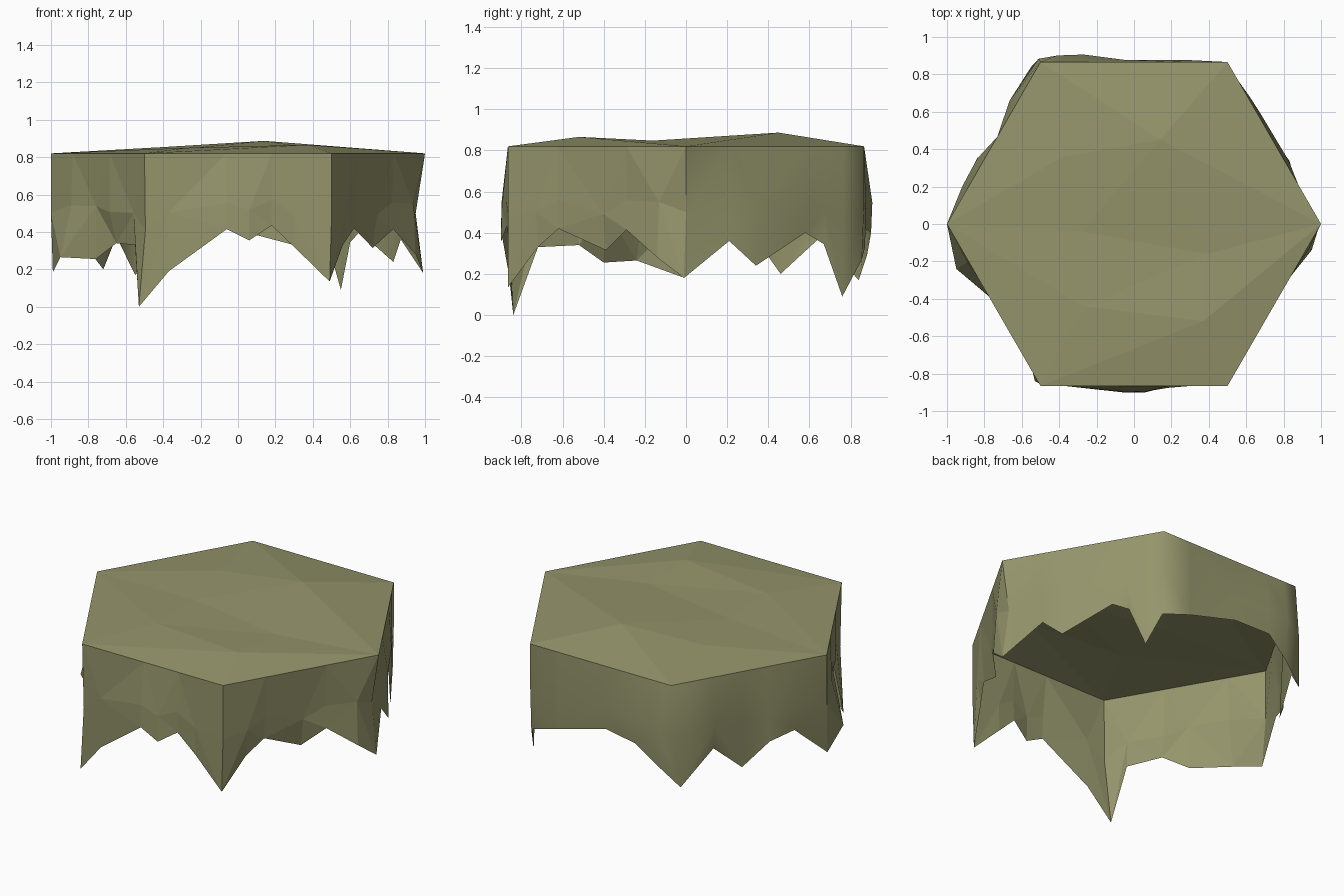
import bpy
from math import cos, sin, pi
from mathutils import Vector

if "Cube" in bpy.data.objects:
    bpy.data.objects.remove(bpy.data.objects["Cube"])

RIM_Z = 0.82
mat = bpy.data.materials.new("olive")
mat.diffuse_color = (0.30, 0.30, 0.15, 1)
mat.use_nodes = True
mat.node_tree.nodes["Principled BSDF"].inputs["Base Color"].default_value = mat.diffuse_color


def make(name, verts, faces):
    mesh = bpy.data.meshes.new(name)
    mesh.from_pydata(verts, [], faces)
    mesh.materials.append(mat)
    obj = bpy.data.objects.new(name, mesh)
    bpy.context.collection.objects.link(obj)
    return obj


# Hexagon rim, counter-clockwise from the right corner
rim = [Vector((cos(i * pi / 3), sin(i * pi / 3), RIM_Z)) for i in range(6)]

# Gently uneven top: six inner points joined to the rim
inner = [(.14, .45, .887), (-.38, .36, .855), (-.28, -.04, .845),
         (.39, -.16, .848), (.37, -.52, .866), (-.27, -.44, .85)]
R, BR, BL, L, FL, FR, A, B, C, D, E, F = range(12)
make("top_cap", rim + [Vector(p) for p in inner],
     [(R, BR, A), (BR, BL, A), (BL, B, A), (BL, L, B), (B, L, C), (B, C, A),
      (L, F, C), (L, FL, F), (FL, E, F), (FL, FR, E), (FR, R, E), (R, D, E),
      (R, A, D), (A, C, D), (C, F, D), (F, E, D)])

# Ragged hem per side, each starting at its corner: x, y, z, bulge at mid height
hem = [
    # back right
    [(.99, -.01, .18, -.05), (.87, .21, .36, .0), (.83, .34, .24, .02),
     (.65, .58, .40, .015), (.60, .67, .345, .01), (.55, .76, .09, .0)],
    # back
    [(.50, .855, .27, .0), (.30, .87, .33, .01), (-.04, .87, .42, .01),
     (-.27, .90, .40, .04), (-.41, .88, .29, .035)],
    # back left
    [(-.55, .84, .17, .02), (-.65, .65, .375, .04), (-.72, .46, .20, .0),
     (-.84, .35, .355, .035), (-.91, .20, .39, .03)],
    # front left
    [(-.99, -.02, .185, .0), (-.95, -.24, .265, .01), (-.76, -.40, .255, -.01),
     (-.65, -.52, .34, .0), (-.55, -.72, .33, -.02)],
    # front
    [(-.53, -.84, .0, -.01), (-.37, -.86, .19, .0), (-.06, -.90, .415, .03),
     (.06, -.90, .355, .03), (.18, -.87, .435, .01), (.30, -.86, .32, .0)],
    # front right
    [(.49, -.865, .135, .0), (.56, -.72, .33, .0), (.62, -.62, .42, -.01),
     (.72, -.39, .315, -.02), (.83, -.29, .415, -.01), (.95, -.14, .28, .01)],
]

# Skirt: three rows, rim, mid height and hem
verts, sides, corners = [], [], []
for s, pts in enumerate(hem):
    a, b = rim[s], rim[(s + 1) % 6]
    edge = b - a
    out = Vector((edge.y, -edge.x, 0)).normalized()
    for i, (x, y, z, bulge) in enumerate(pts):
        t = 0 if i == 0 else (Vector((x, y, RIM_Z)) - a).dot(edge) / edge.length_squared
        top = a + edge * max(0, min(1, t))
        push = Vector((a.x, a.y, 0)) if i == 0 else out
        mid = top + push * bulge
        mid.z = RIM_Z + (z - RIM_Z) * (0.5 if z < 0.3 else 0.65)
        if i == 0:
            corners.append(len(verts) // 3)
        verts += [top, mid, Vector((x, y, z))]
        sides.append(s)
n = len(sides)
faces, smooth = [], []
for i in range(n):
    j = (i + 1) % n
    for r in range(2):
        p, q, u, v = 3 * i + r, 3 * i + r + 1, 3 * j + r + 1, 3 * j + r
        faces += [(p, q, u), (p, u, v)] if (i + r) % 2 else [(p, q, v), (q, u, v)]
        smooth += [sides[i] < 3] * 2      # the rear sides blend, the front is faceted
skirt = make("ragged_skirt", verts, faces)
skirt.data.polygons.foreach_set("use_smooth", smooth)

# Keep the right and left corners sharp where smooth meets faceted
for e in skirt.data.edges:
    p, q = e.vertices
    if p // 3 == q // 3 and p // 3 in (corners[0], corners[3]):
        e.use_edge_sharp = True
